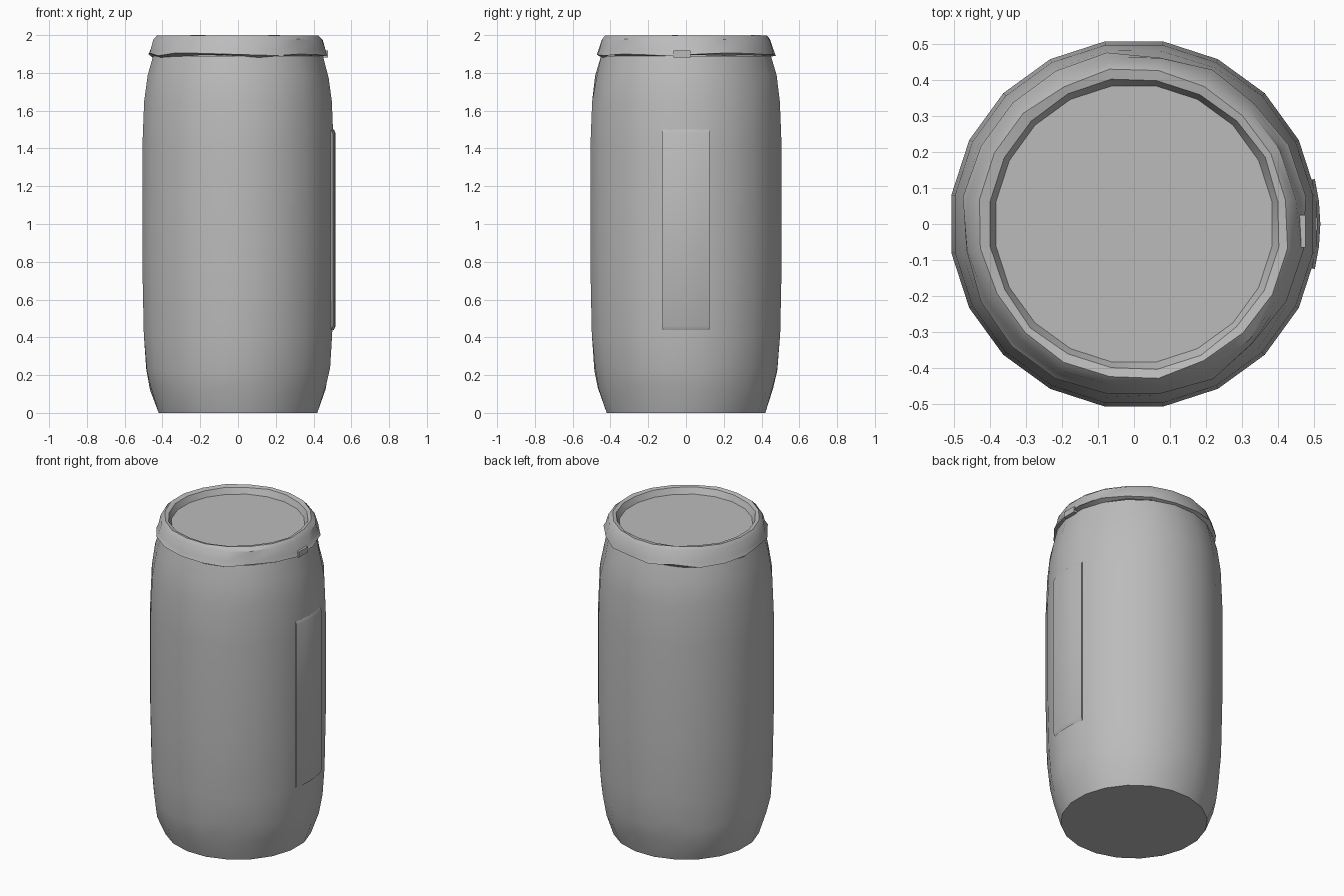
import bpy, bmesh, math, random

if "Cube" in bpy.data.objects:
    bpy.data.objects.remove(bpy.data.objects["Cube"])

random.seed(4)
SIDES = 20

grey = bpy.data.materials.new("metal_grey")
grey.diffuse_color = (0.5, 0.5, 0.5, 1)
grey.use_nodes = True
grey.node_tree.nodes["Principled BSDF"].inputs["Base Color"].default_value = grey.diffuse_color


def finish(bm, name, angle):
    bmesh.ops.recalc_face_normals(bm, faces=bm.faces)
    me = bpy.data.meshes.new(name)
    bm.to_mesh(me)
    bm.free()
    me.materials.append(grey)
    ob = bpy.data.objects.new(name, me)
    bpy.context.collection.objects.link(ob)
    bpy.ops.object.select_all(action='DESELECT')
    ob.select_set(True)
    bpy.context.view_layer.objects.active = ob
    bpy.ops.object.shade_smooth_by_angle(angle=math.radians(angle))
    return ob


def lathe(name, profile, angle, cap_start=False, cap_end=False, wobble=None):
    """Spin (radius, height) points; wobble maps ring index to (radial, vertical) jitter."""
    bm = bmesh.new()
    rings = []
    for k, (r, z) in enumerate(profile):
        jr, jz = (wobble or {}).get(k, (0, 0))
        ring = []
        for i in range(SIDES):
            a = 2 * math.pi * (i + 0.5) / SIDES
            rr = r + random.uniform(-jr, jr)
            ring.append(bm.verts.new((rr * math.cos(a), rr * math.sin(a),
                                      z + random.uniform(-jz, jz))))
        rings.append(ring)
    for a, b in zip(rings, rings[1:]):
        for i in range(SIDES):
            j = (i + 1) % SIDES
            bm.faces.new((a[i], a[j], b[j], b[i]))
    if cap_start:
        bm.faces.new(rings[0][::-1])
    if cap_end:
        bm.faces.new(rings[-1])
    return finish(bm, name, angle)


# Can body with a flat base, tapered foot and rounded shoulder
lathe("can_body",
      [(0.425, 0.0), (0.47, 0.13), (0.49, 0.24), (0.505, 0.42), (0.513, 0.8),
       (0.513, 1.4), (0.503, 1.65), (0.482, 1.78), (0.455, 1.89)],
      40, cap_start=True, wobble={1: (0.006, 0.02), 2: (0.004, 0.02), 7: (0.006, 0.015)})

# Crumpled rim: underside lip, outer band, top edge, inner wall and sunken lid
lathe("rim_and_lid",
      [(0.45, 1.885), (0.474, 1.895), (0.466, 1.92), (0.452, 1.975), (0.43, 1.998),
       (0.405, 1.992), (0.388, 1.955)],
      32, cap_end=True,
      wobble={0: (0.008, 0.012), 1: (0.009, 0.012), 2: (0.005, 0.006),
              3: (0.004, 0.004), 4: (0.005, 0.002), 5: (0.004, 0.003)})


def side_plate(name, centre_deg, half_deg, z0, z1, radius):
    """Thin curved plate wrapped on the body wall."""
    bm = bmesh.new()
    cols = []
    for i in range(5):
        a = math.radians(centre_deg - half_deg + half_deg * i / 2)
        cols.append([bm.verts.new((r * math.cos(a), r * math.sin(a), z))
                     for r, z in ((radius - 0.009, z0), (radius, z0 + 0.02),
                                  (radius, z1 - 0.02), (radius - 0.009, z1))])
    for a, b in zip(cols, cols[1:]):
        for k in range(4):
            bm.faces.new((a[k], b[k], b[(k + 1) % 4], a[(k + 1) % 4]))
    bm.faces.new(cols[0])
    bm.faces.new(cols[-1])
    return finish(bm, name, 40)


# Raised sheet seam on the right wall
side_plate("right_side_plate", 0, 14, 0.44, 1.5, 0.517)

# Small bent tab at the right of the rim
bpy.ops.mesh.primitive_cube_add(size=1, location=(0.463, -0.02, 1.9))
tab = bpy.context.object
tab.name = "rim_tab"
tab.scale = (0.025, 0.09, 0.035)
tab.data.materials.append(grey)
